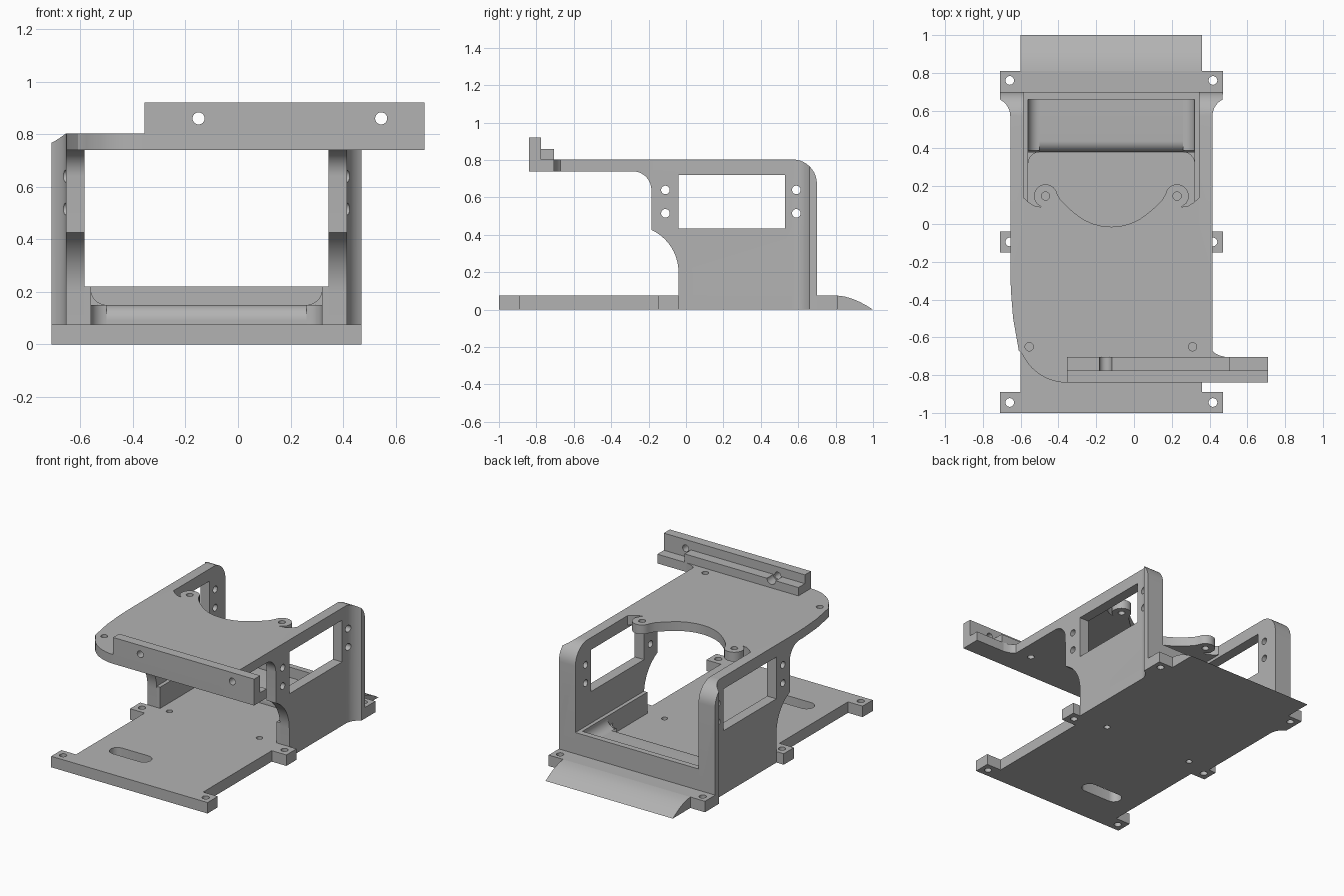
import bpy, bmesh
from math import sin, cos, radians, pi

if "Cube" in bpy.data.objects:
    bpy.data.objects.remove(bpy.data.objects["Cube"])

grey = bpy.data.materials.new("light grey plastic")
grey.use_nodes = True
colour = (0.45, 0.45, 0.45, 1)
grey.diffuse_color = colour
grey.node_tree.nodes["Principled BSDF"].inputs["Base Color"].default_value = colour

MID = -0.12  # symmetry plane of the frame


def flip(x):
    return 2 * MID - x


def arc(cx, cy, r, a0, a1, n=10):
    return [(cx + r * cos(radians(a0 + (a1 - a0) * i / n)),
             cy + r * sin(radians(a0 + (a1 - a0) * i / n))) for i in range(n + 1)]


def prism(name, pts, axis, lo, hi):
    """Extrude a flat outline along one axis."""
    place = {"x": lambda a, b, t: (t, a, b),
             "y": lambda a, b, t: (a, t, b),
             "z": lambda a, b, t: (a, b, t)}[axis]
    bm = bmesh.new()
    low = [bm.verts.new(place(a, b, lo)) for a, b in pts]
    high = [bm.verts.new(place(a, b, hi)) for a, b in pts]
    bm.faces.new(low)
    bm.faces.new(high)
    for i in range(len(pts)):
        j = (i + 1) % len(pts)
        bm.faces.new((low[i], low[j], high[j], high[i]))
    bmesh.ops.recalc_face_normals(bm, faces=bm.faces)
    me = bpy.data.meshes.new(name)
    bm.to_mesh(me)
    bm.free()
    me.materials.append(grey)
    ob = bpy.data.objects.new(name, me)
    bpy.context.collection.objects.link(ob)
    return ob


def rect(a0, a1, b0, b1):
    return [(a0, b0), (a1, b0), (a1, b1), (a0, b1)]


def box(name, x0, x1, y0, y1, z0, z1):
    return prism(name, rect(x0, x1, y0, y1), "z", z0, z1)


def hole(a, b, axis, r=0.023):
    return prism("hole_cutter", arc(a, b, r, 0, 345, 23), axis, -2, 2)


def combine(ob, others, operation="DIFFERENCE"):
    for other in others:
        mod = ob.modifiers.new("cut", "BOOLEAN")
        mod.object, mod.operation, mod.solver = other, operation, "EXACT"
    deps = bpy.context.evaluated_depsgraph_get()
    result = bpy.data.meshes.new_from_object(ob.evaluated_get(deps))
    ob.modifiers.clear()
    ob.data = result
    for other in others:
        bpy.data.objects.remove(other)
    return ob


# Base plate with three pairs of screw tabs
T = 0.075
L, R, TL, TR = -0.6, 0.36, -0.71, 0.47
half = [(TR, -1), (TR, -0.89), (R, -0.89), (R, -0.15), (TR, -0.15), (TR, -0.04),
        (0.415, -0.04), (0.415, 0.7), (TR, 0.7), (TR, 0.81)]
outline = half + [(flip(x), y) for x, y in reversed(half)]
base = prism("base_plate", outline, "z", 0, T)
slot = arc(-0.22, -0.7, 0.05, -90, 90) + arc(-0.42, -0.7, 0.05, 90, 270)
cuts = [prism("slot_cutter", slot, "z", -1, 1)]
for y in (-0.945, -0.095, 0.76):
    cuts += [hole(x, y, "z") for x in (-0.658, 0.418)]
cuts += [hole(x, -0.04, "z", 0.02) for x in (-0.49, 0.19)]
combine(base, cuts)

# Curved ramp behind the base
prism("rear_ramp", [(0.81, 0), (0.81, T), (0.85, 0.07), (0.89, 0.058), (0.93, 0.041),
                    (0.97, 0.019), (1, 0)], "x", L, R)

# Side walls: side profile trimmed by the flared plan outline
profile = ([(0.7, 0), (-0.04, 0)] + arc(-0.29, 0.2, 0.25, 0, 65)
           + arc(-0.285, 0.64, 0.1, 0, 90) + [(-0.285, 0.803)]
           + arc(0.57, 0.673, 0.13, 90, 0))
for side in ("left", "right"):
    m = (lambda x: x) if side == "left" else flip
    wall = prism(side + "_wall", profile, "x", *sorted((m(0.345), m(0.5))))
    plan = ([(0.345, -0.5), (0.415, -0.5)] + arc(0.515, 0.57, 0.1, 180, 117)
            + [(TR, 0.7), (0.345, 0.7)])
    combine(wall, [prism("plan_cutter", [(m(x), y) for x, y in plan], "z", -1, 2)],
            "INTERSECT")
    cuts = [prism("window_cutter", rect(-0.04, 0.53, 0.435, 0.72), "x", -2, 2)]
    cuts += [hole(y, z, "x") for y in (-0.11, 0.59) for z in (0.515, 0.64)]
    combine(wall, cuts)

    # Thick foot of the wall and the coves beside the shelf
    x0, x1 = sorted((m(0.32), m(0.35)))
    box(side + "_wall_foot", x0, x1, -0.04, 0.66, T, 0.22)
    cove = [(0.32, 0.15)] + arc(0.26, 0.21, 0.06, 0, -90)
    prism(side + "_shelf_cove", [(m(a), b) for a, b in cove], "y", 0.39, 0.66)
    corner = [(0.32, 0.38)] + arc(0.26, 0.32, 0.06, 0, 90)
    prism(side + "_corner_cove", [(m(a), b) for a, b in corner], "z", T, 0.15)

# Low rear wall and the rounded shelf in front of it
box("rear_wall", -0.59, 0.35, 0.66, 0.7, T, 0.22)
prism("rear_shelf", [(0.66, T), (0.38, T)] + arc(0.44, 0.09, 0.06, 180, 90)
      + [(0.66, 0.15)], "x", -0.56, 0.32)

# Top plate: scooped rear edge with two round screw bosses
B = 0.228
rear = ([(0.415, 0.16), (0.345, 0.14), (0.318, 0.115), (0.285, 0.095), (0.25, 0.09)]
        + arc(B, 0.148, 0.062, -40, 170, 16)
        + [(0.148, 0.126), (0.112, 0.09), (0.075, 0.058), (0.03, 0.025),
           (-0.02, 0.002), (-0.07, -0.011)])
rear = rear + [(MID, -0.015)] + [(flip(x), y) for x, y in reversed(rear)]
front = ([(-0.655, -0.2), (-0.652, -0.35), (-0.64, -0.5), (-0.61, -0.67)]
         + arc(-0.355, -0.58, 0.26, 205, 270)
         + [(0.49, -0.84), (0.49, -0.705), (0.455, -0.697), (0.43, -0.685), (0.415, -0.67)])
top = prism("top_plate", rear + front, "z", 0.74, 0.803)
combine(top, [hole(x, y, "z", 0.022) for x, y in
              ((-0.555, -0.65), (0.31, -0.65), (B, 0.148), (flip(B), 0.148))])

# Front mounting rail with its stepped ledge
rail = prism("front_rail", [(-0.84, 0.74), (-0.705, 0.74), (-0.705, 0.803),
                            (-0.775, 0.803), (-0.775, 0.92), (-0.84, 0.92)],
             "x", -0.355, 0.71)
combine(rail, [hole(x, 0.86, "y") for x in (-0.15, 0.545)])
ledge = box("rail_ledge", -0.355, 0.505, -0.775, -0.705, 0.8, 0.86)
combine(ledge, [hole(-0.15, 0.86, "y", 0.033)])

# Smooth the curved faces, keep the hard edges
bpy.ops.object.select_all(action="DESELECT")
for ob in bpy.context.collection.objects:
    if ob.type == "MESH":
        ob.select_set(True)
        bpy.context.view_layer.objects.active = ob
bpy.ops.object.shade_smooth_by_angle(angle=radians(30))
